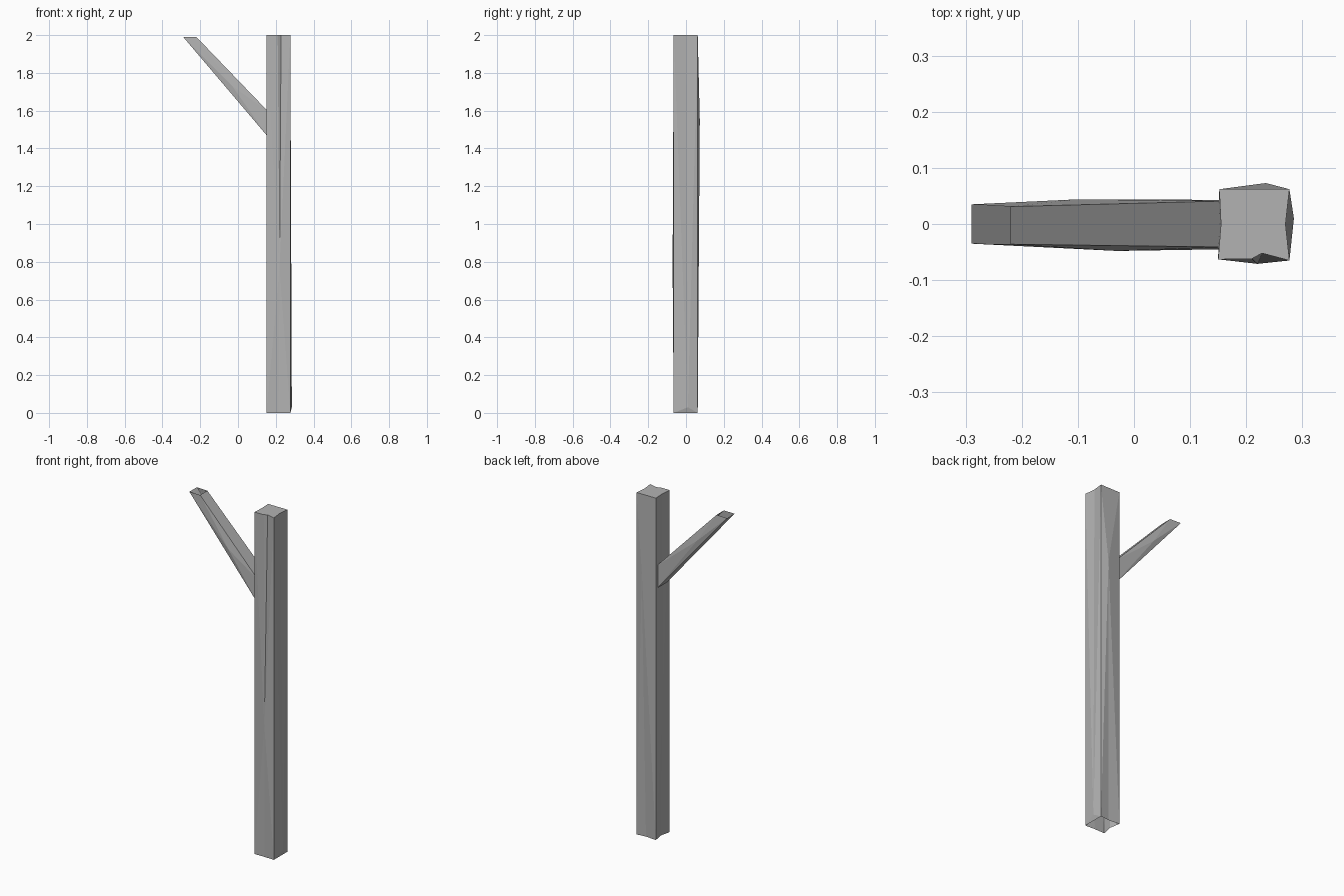
import bpy
import bmesh

cube = bpy.data.objects.get("Cube")
if cube:
    bpy.data.objects.remove(cube, do_unlink=True)

# One flat grey for the whole trunk
grey = bpy.data.materials.new("weathered grey")
grey.use_nodes = True
colour = (0.45, 0.45, 0.45, 1)
grey.diffuse_color = colour
grey.node_tree.nodes["Principled BSDF"].inputs["Base Color"].default_value = colour


def fan(bm, centre, rim):
    """Facet a panel with triangles running from one centre point to its rim."""
    hub = bm.verts.new(centre)
    ring = [bm.verts.new(p) for p in rim]
    for a, b in zip(ring, ring[1:] + ring[:1]):
        bm.faces.new((hub, a, b))


def finish(name, bm):
    bmesh.ops.remove_doubles(bm, verts=bm.verts, dist=0.0005)
    bmesh.ops.recalc_face_normals(bm, faces=bm.faces)
    mesh = bpy.data.meshes.new(name)
    bm.to_mesh(mesh)
    bm.free()
    mesh.materials.append(grey)
    obj = bpy.data.objects.new(name, mesh)
    bpy.context.collection.objects.link(obj)
    return obj


# Post: four rough-hewn sides, each with its own bulge, open underneath
corners = [(0.15, -0.063), (0.277, -0.065), (0.277, 0.062), (0.152, 0.062)]
bulges = [(0.22, -0.071, 0.77), (0.285, 0.01, 0.03),
          (0.235, 0.073, 1.55), (0.151, 0, 0.75)]
top_mids = [[(0.21, -0.062), (0.228, -0.052)], [(0.27, 0)],
            [(0.22, 0.062)], [(0.155, 0)]]
bottom_mids = [(0.215, -0.062), (0.277, 0), (0.22, 0.056), (0.163, 0)]

bm = bmesh.new()
top_rim = []
for i in range(4):
    a, b = corners[i], corners[(i + 1) % 4]
    low = [a, bottom_mids[i], b]
    high = [a] + top_mids[i] + [b]
    fan(bm, bulges[i],
        [(x, y, 0) for x, y in low] + [(x, y, 2) for x, y in reversed(high)])
    top_rim += [(x, y, 2) for x, y in high[:-1]]
fan(bm, (0.215, 0, 2), top_rim)
finish("post", bm)

# Branch: tapering hollow limb with an open tip and slightly swollen sides
base = [(0.16, -0.045, 1.46), (0.16, 0.043, 1.46),
        (0.16, 0.041, 1.595), (0.16, -0.041, 1.595)]
tip = [(-0.29, -0.035, 1.99), (-0.29, 0.035, 1.99),
       (-0.22, 0.031, 1.99), (-0.22, -0.036, 1.99)]
swells = {1: (-0.1, 0.044, 1.81), 3: (-0.03, -0.048, 1.73)}

bm = bmesh.new()
for i in range(4):
    j = (i + 1) % 4
    rim = [base[i], base[j], tip[j], tip[i]]
    if i in swells:
        fan(bm, swells[i], rim)
    else:
        bm.faces.new([bm.verts.new(p) for p in rim])
finish("branch", bm)
